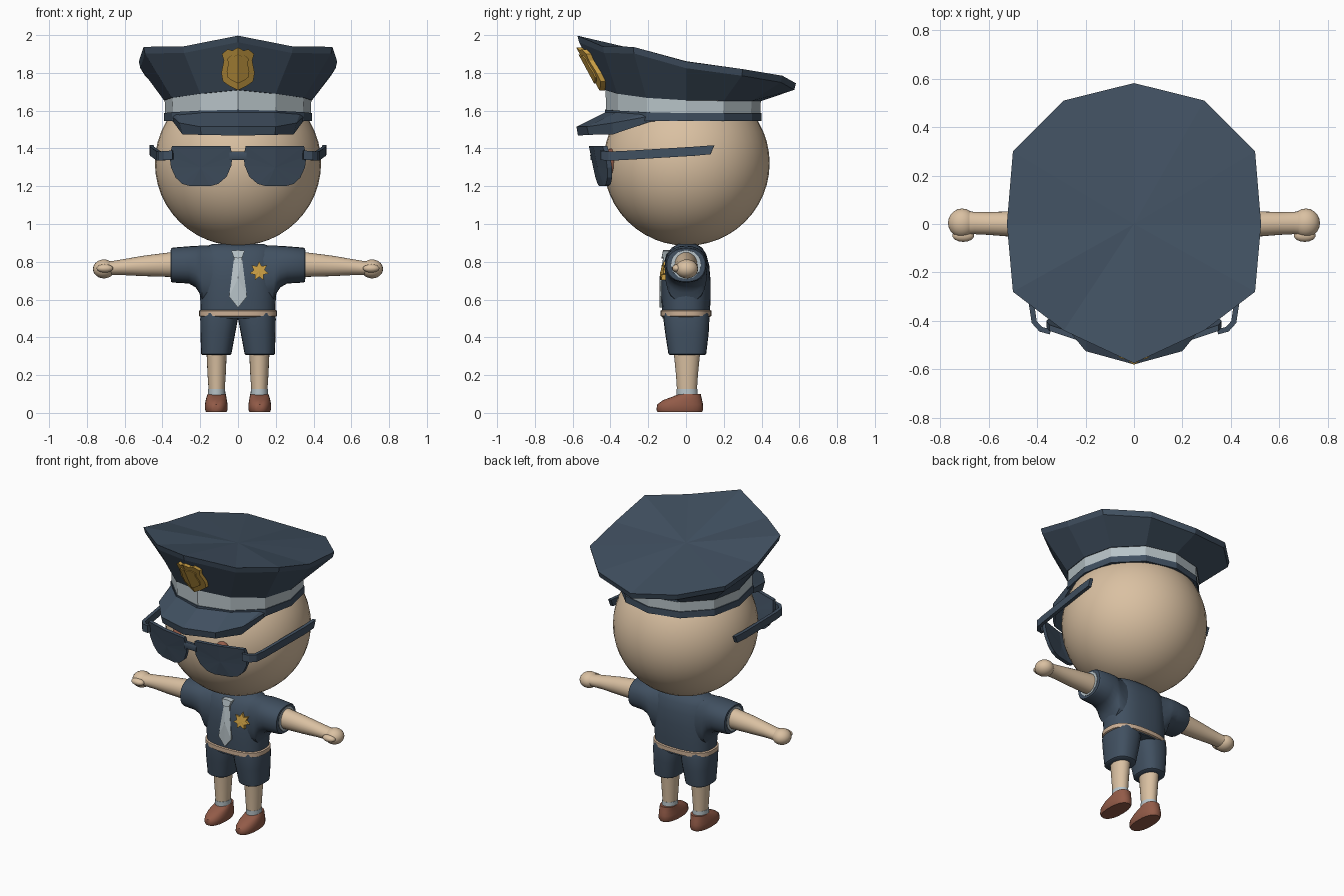
import bpy, bmesh, math
from mathutils import Vector

if "Cube" in bpy.data.objects:
    bpy.data.objects.remove(bpy.data.objects["Cube"])


def material(name, rgb):
    m = bpy.data.materials.new(name)
    m.diffuse_color = (*rgb, 1)
    m.use_nodes = True
    m.node_tree.nodes["Principled BSDF"].inputs["Base Color"].default_value = m.diffuse_color
    return m


NAVY = material("navy cloth", (0.052, 0.08, 0.118))
SKIN = material("skin", (0.70, 0.53, 0.36))
PALE = material("pale grey", (0.48, 0.55, 0.58))
GOLD = material("gold", (0.62, 0.36, 0.06))
BROWN = material("shoe brown", (0.29, 0.105, 0.065))
TAN = material("belt tan", (0.60, 0.43, 0.30))


def finish(name, bm, mat, smooth=None):
    bmesh.ops.recalc_face_normals(bm, faces=bm.faces[:])
    me = bpy.data.meshes.new(name)
    bm.to_mesh(me)
    bm.free()
    me.materials.append(mat)
    ob = bpy.data.objects.new(name, me)
    bpy.context.collection.objects.link(ob)
    if smooth:
        bpy.ops.object.select_all(action='DESELECT')
        ob.select_set(True)
        bpy.context.view_layer.objects.active = ob
        bpy.ops.object.shade_smooth_by_angle(angle=math.radians(smooth))
    return ob


def skin_rings(name, rings, mat, smooth=None, tip=None, closed=True):
    """Bridge point rings; cap the start flat and the end flat or with a fan to tip."""
    bm = bmesh.new()
    vs = [[bm.verts.new(p) for p in r] for r in rings]
    n = len(vs[0])
    for a, b in zip(vs, vs[1:]):
        for i in range(n):
            j = (i + 1) % n
            bm.faces.new((a[i], a[j], b[j], b[i]))
    if closed:
        bm.faces.new(vs[0])
        if tip:
            t = bm.verts.new(tip)
            for i in range(n):
                bm.faces.new((vs[-1][i], vs[-1][(i + 1) % n], t))
        else:
            bm.faces.new(vs[-1])
    return finish(name, bm, mat, smooth)


def loft(name, specs, mat, axis='z', power=2.0, n=24, smooth=40):
    """Rings of (position, centre a, centre b, radius a, radius b) along z or x."""
    rings = []
    for pos, ca, cb, ra, rb in specs:
        ring = []
        for i in range(n):
            t = 2 * math.pi * i / n
            c, s = math.cos(t), math.sin(t)
            a = ca + ra * math.copysign(abs(c) ** (2 / power), c)
            b = cb + rb * math.copysign(abs(s) ** (2 / power), s)
            ring.append((a, b, pos) if axis == 'z' else (pos, a, b))
        rings.append(ring)
    return skin_rings(name, rings, mat, smooth)


def plate(name, outline, mat, depth, thick):
    """Solid plate from a front outline of (x, z), with depth(x, z) giving its front y."""
    bm = bmesh.new()
    cx = sum(p[0] for p in outline) / len(outline)
    cz = sum(p[1] for p in outline) / len(outline)
    layers = []
    for off in (0, thick):
        ring = [bm.verts.new((x, depth(x, z) + off, z)) for x, z in outline]
        mid = bm.verts.new((cx, depth(cx, cz) + off, cz))
        for i, v in enumerate(ring):
            bm.faces.new((v, ring[(i + 1) % len(ring)], mid))
        layers.append(ring)
    a, b = layers
    for i in range(len(a)):
        j = (i + 1) % len(a)
        bm.faces.new((a[i], a[j], b[j], b[i]))
    return finish(name, bm, mat)


def ball(name, loc, radii, mat, u=32, v=20):
    bm = bmesh.new()
    bmesh.ops.create_uvsphere(bm, u_segments=u, v_segments=v, radius=1)
    for p in bm.verts:
        p.co = Vector(loc) + Vector([p.co[k] * radii[k] for k in range(3)])
    return finish(name, bm, mat, 60)


def mirror_ring(half):
    """Close a half ring whose first and last points lie on x = 0."""
    return list(half) + [(-x, y, z) for x, y, z in half[-2:0:-1]]


def mirror_outline(half):
    return list(half) + [(-x, z) for x, z in half[::-1] if x > 0]


# Head
ball("head", (0, 0.003, 1.322), (0.44, 0.44, 0.437), SKIN, 40, 24)

# Cap: headband, pale band, flared crown with a tilted top
band = [(0, -.43), (.2, -.365), (.35, -.21), (.392, 0), (.35, .2), (.2, .35), (0, .4)]
low = [1.545] * 7
mid = [1.605, 1.60, 1.592, 1.587, 1.587, 1.587, 1.587]
high = [1.71, 1.69, 1.668, 1.655, 1.652, 1.652, 1.652]
rim = [(0, -.575, 1.997), (.29, -.44, 1.94), (.5, -.28, 1.938), (.525, 0, 1.86),
       (.5, .3, 1.82), (.29, .51, 1.785), (0, .582, 1.745)]


def band_ring(zs, k=1.0):
    return mirror_ring([(x * k, y * k, z) for (x, y), z in zip(band, zs)])


skin_rings("cap_headband", [band_ring(low, .95), band_ring(low), band_ring(mid),
                            band_ring(mid, .95)], NAVY, closed=False)
skin_rings("cap_pale_band", [band_ring(mid, .985), band_ring(high, .99)], PALE, closed=False)
skin_rings("cap_crown", [band_ring(high),
                         mirror_ring([(x * .985, y * .985, z - .035) for x, y, z in rim]),
                         mirror_ring(rim)], NAVY, tip=(0, 0, 1.862))

# Cap visor: sloping top, thin lip and underside
inner = [(0, -.40, 1.605), (.19, -.35, 1.60), (.33, -.2, 1.59), (.36, -.1, 1.565)]
edge = [(0, -.58, 1.515), (.2, -.525, 1.515), (.31, -.39, 1.535), (.355, -.17, 1.575)]
lip = [(0, -.572, 1.468), (.195, -.515, 1.472), (.295, -.385, 1.475), (.35, -.165, 1.55)]
under = [(0, -.40, 1.53), (.19, -.35, 1.53), (.33, -.2, 1.54), (.355, -.1, 1.55)]
arcs = [[(-x, y, z) for x, y, z in a[:0:-1]] + a for a in (inner, edge, lip, under)]
skin_rings("cap_visor", [list(col) for col in zip(*arcs)], NAVY)

# Gold shield on the cap, with a raised centre
shield = [(0, 1.935), (.03, 1.918), (.055, 1.925), (.085, 1.90), (.075, 1.865), (.088, 1.80),
          (.08, 1.755), (.045, 1.73), (0, 1.708)]
plate("cap_badge", mirror_outline(shield), GOLD,
      lambda x, z: -.46 - (z - 1.71) * .54 + .4 * abs(x), .03)
plate("cap_badge_centre", mirror_outline([(x * .68, 1.82 + (z - 1.82) * .68) for x, z in shield]),
      GOLD, lambda x, z: -.468 - (z - 1.71) * .54 + .4 * abs(x), .015)

# Sunglasses bridge
loft("glasses_bridge", [(-.045, -.495, 1.362, .012, .023), (.045, -.495, 1.362, .012, .023)],
     NAVY, 'x', power=6, n=12)

lens = [(.04, 1.412), (.2, 1.414), (.35, 1.412), (.362, 1.36), (.355, 1.30), (.33, 1.245),
        (.295, 1.212), (.25, 1.2), (.15, 1.2), (.105, 1.212), (.06, 1.25), (.035, 1.31),
        (.03, 1.36)]
temple = [(.345, -.445, 1.365), (.385, -.435, 1.362), (.412, -.405, 1.36), (.422, -.34, 1.362),
          (.455, .04, 1.385), (.458, .15, 1.393)]

for s, side in ((1, "left"), (-1, "right")):
    # Sunglasses lens and temple
    plate(side + "_lens", [(s * x, z) for x, z in lens], NAVY,
          lambda x, z: -.515 + .6 * x * x + (1.412 - z) * .2, .025)
    rings = []
    for i, p in enumerate(temple):
        a, b = temple[max(i - 1, 0)], temple[min(i + 1, 5)]
        d = Vector((b[0] - a[0], b[1] - a[1], 0)).normalized() * .011
        slant = -.02 if i == 5 else 0
        rings.append([(s * (p[0] + k * d.y), p[1] - k * d.x + (slant if h < 0 else 0),
                       p[2] + h * .024) for k, h in ((1, 1), (1, -1), (-1, -1), (-1, 1))])
    skin_rings(side + "_temple", rings, NAVY)

    # Eye behind the lens
    ball(side + "_eye", (s * .16, -.395, 1.33), (.055, .035, .07), BROWN, 16, 10)

    # Sleeve flaring out of the torso, with a pale cuff lining
    loft(side + "_sleeve", [(s * x, 0, (t + b) / 2, ry, (t - b) / 2) for x, t, b, ry in (
        (0, .89, .56, .10), (.12, .888, .56, .105), (.19, .886, .585, .11),
        (.205, .885, .635, .112), (.225, .884, .665, .113), (.26, .882, .685, .112),
        (.345, .875, .69, .108), (.355, .87, .695, .102))], NAVY, 'x', power=2.3)
    loft(side + "_cuff_lining", [(s * .33, 0, .785, .083, .08), (s * .358, 0, .785, .08, .077)],
         PALE, 'x', n=12)

    # Arm, fist and thumb
    loft(side + "_arm", [(s * .3, 0, .785, .062, .067), (s * .36, 0, .785, .06, .065),
                         (s * .5, 0, .778, .053, .054), (s * .6, .002, .772, .047, .043),
                         (s * .66, .004, .767, .046, .038), (s * .70, .004, .765, .05, .038)],
         SKIN, 'x')
    ball(side + "_fist", (s * .71, .004, .762), (.058, .06, .05), SKIN, 20, 14)
    ball(side + "_thumb", (s * .705, -.048, .765), (.045, .026, .022), SKIN, 14, 10)

    # Shorts leg, bare leg, sock and shoe
    loft(side + "_shorts_leg", [(.306, s * .115, .007, .072, .092), (.312, s * .115, .007, .08, .10),
                                (.42, s * .107, .005, .092, .115), (.50, s * .10, .002, .1, .122),
                                (.53, s * .097, 0, .097, .12)], NAVY, power=2.5)
    loft(side + "_leg", [(.11, s * .113, .005, .042, .052), (.2, s * .113, .005, .048, .058),
                         (.33, s * .113, .005, .054, .071)], SKIN)
    loft(side + "_sock", [(.07, s * .113, .007, .047, .056), (.126, s * .113, .005, .045, .055)],
         PALE)
    loft(side + "_shoe", [(.004, s * .115, -.033, .054, .117), (.018, s * .115, -.033, .06, .124),
                          (.045, s * .115, -.031, .06, .121), (.068, s * .115, -.018, .056, .103),
                          (.085, s * .114, .004, .052, .077), (.1, s * .113, .02, .048, .058)],
         BROWN, power=2.3)

# Torso of the shirt
loft("shirt_torso", [(.5, 0, 0, .197, .125), (.6, 0, 0, .2, .13), (.70, 0, 0, .2, .13),
                     (.78, 0, 0, .2, .123), (.84, 0, .002, .195, .105), (.875, 0, .005, .18, .08),
                     (.893, 0, .005, .14, .05)], NAVY, power=2.6, n=32)

# Belt
loft("belt", [(.508, 0, 0, .198, .126), (.513, 0, 0, .207, .135), (.54, 0, 0, .207, .135),
              (.545, 0, 0, .198, .126)], TAN, power=2.6, n=32)


# Tie blade, tie knot and chest star follow the curve of the chest
def chest(x, z):
    return -.138 + max(0, z - .72) * .2 + .9 * x * x


plate("tie_blade", mirror_outline([(0, .835), (.02, .83), (.047, .615), (0, .557)]), PALE,
      lambda x, z: chest(x, z) - .003, .02)
plate("tie_knot", mirror_outline([(0, .862), (.035, .858), (.022, .822), (0, .818)]), PALE,
      lambda x, z: chest(x, z) - .012, .04)
star = [(.112 + r * math.sin(math.pi * i / 7), .75 + r * math.cos(math.pi * i / 7))
        for i, r in enumerate([.052, .029] * 7)]
plate("chest_star", star, GOLD, lambda x, z: chest(x, z) - .008, .02)
